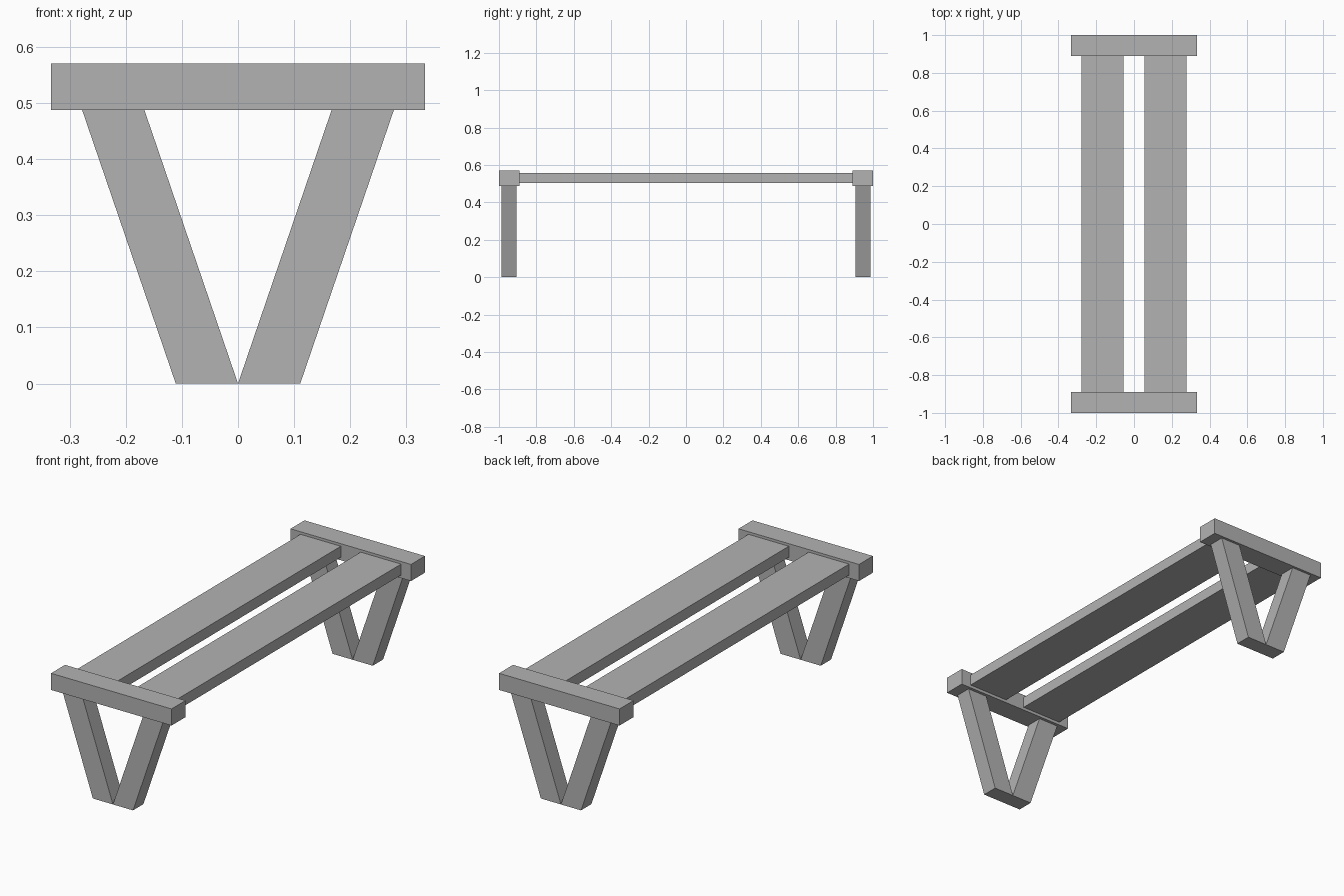
import bpy
import bmesh
from mathutils import Vector

cube = bpy.data.objects.get("Cube")
if cube:
    bpy.data.objects.remove(cube, do_unlink=True)

grey = bpy.data.materials.new("plain grey")
grey.use_nodes = True
colour = (0.45, 0.45, 0.45, 1)
grey.diffuse_color = colour
grey.node_tree.nodes["Principled BSDF"].inputs["Base Color"].default_value = colour

LEG_TOP = 0.488


def add_block(name, low, high, lean=0.0):
    """Box between two corners; the top face is shifted sideways by lean."""
    low, high = Vector(low), Vector(high)
    bm = bmesh.new()
    bmesh.ops.create_cube(bm, size=1)
    for v in bm.verts:
        is_top = v.co.z > 0
        v.co = (low + high) / 2 + v.co * (high - low)
        if is_top:
            v.co.x += lean
    mesh = bpy.data.meshes.new(name)
    bm.to_mesh(mesh)
    bm.free()
    mesh.materials.append(grey)
    obj = bpy.data.objects.new(name, mesh)
    bpy.context.collection.objects.link(obj)


def span(a, b, sign):
    return sorted((a * sign, b * sign))


# Two long seat planks with a gap between them
for side, sx in (("left", 1), ("right", -1)):
    x0, x1 = span(0.055, 0.278, sx)
    add_block(f"{side}_seat_plank", (x0, -0.89, 0.503), (x1, 0.89, 0.558))

# End beams, each on a V of slanted legs
for end, sy in (("front", -1), ("back", 1)):
    y0, y1 = span(0.89, 1.0, sy)
    add_block(f"{end}_end_beam", (-0.333, y0, LEG_TOP), (0.333, y1, 0.571))
    y0, y1 = span(0.905, 0.987, sy)
    for side, sx in (("left", 1), ("right", -1)):
        x0, x1 = span(0.0, 0.111, sx)
        add_block(f"{end}_{side}_leg", (x0, y0, 0), (x1, y1, LEG_TOP), lean=0.167 * sx)
